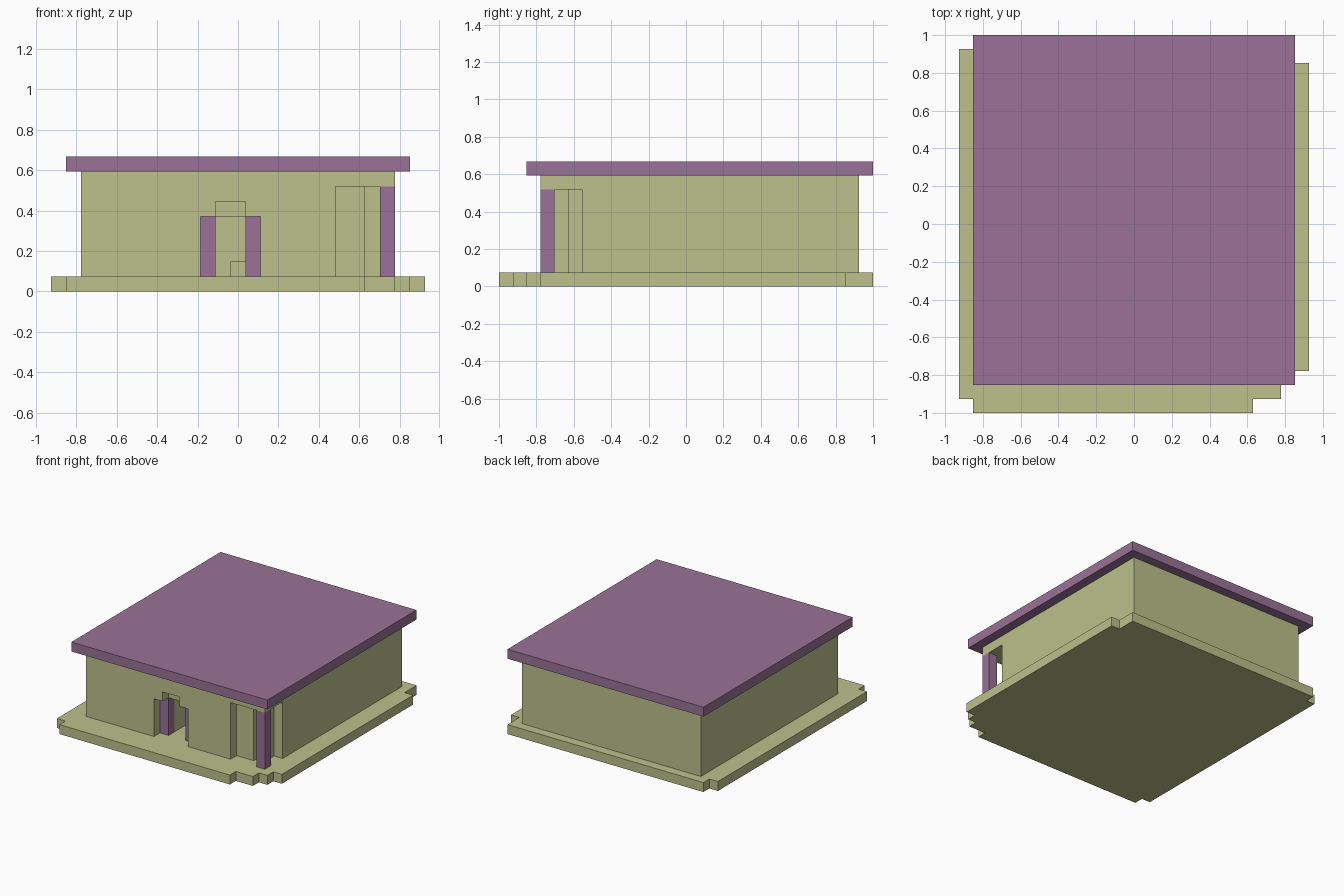
import bpy
import bmesh
from mathutils import Vector

cube = bpy.data.objects.get("Cube")
if cube:
    bpy.data.objects.remove(cube, do_unlink=True)

# Everything sits on a block grid of 25 x 27 cells
U = 2 / 27
CENTRE = Vector((12.5, 13.5, 0))


def material(name, rgb):
    m = bpy.data.materials.new(name)
    m.use_nodes = True
    m.diffuse_color = (*rgb, 1)
    bsdf = m.node_tree.nodes["Principled BSDF"]
    bsdf.inputs["Base Color"].default_value = (*rgb, 1)
    bsdf.inputs["Roughness"].default_value = 0.9
    return m


STONE = material("pale khaki", (0.51, 0.53, 0.26))
WOOD = material("dusty purple", (0.32, 0.17, 0.31))


def prism(name, outline, z0, z1, mat):
    """Extrude an outline given in grid cells from z0 up to z1."""
    bm = bmesh.new()
    verts = [bm.verts.new((Vector((x, y, z0)) - CENTRE) * U) for x, y in outline]
    face = bm.faces.new(verts)
    top = bmesh.ops.extrude_face_region(bm, geom=[face])["geom"]
    moved = [g for g in top if isinstance(g, bmesh.types.BMVert)]
    bmesh.ops.translate(bm, verts=moved, vec=(0, 0, (z1 - z0) * U))
    bmesh.ops.recalc_face_normals(bm, faces=bm.faces)
    mesh = bpy.data.meshes.new(name)
    bm.to_mesh(mesh)
    bm.free()
    mesh.materials.append(mat)
    obj = bpy.data.objects.new(name, mesh)
    bpy.context.collection.objects.link(obj)
    return obj


def box(name, x, y, z, mat):
    outline = [(x[0], y[0]), (x[1], y[0]), (x[1], y[1]), (x[0], y[1])]
    return prism(name, outline, z[0], z[1], mat)


def cut(target, cutter):
    mod = target.modifiers.new(cutter.name, "BOOLEAN")
    mod.operation = "DIFFERENCE"
    mod.solver = "EXACT"
    mod.object = cutter
    cutter.hide_render = True
    cutter.hide_viewport = True


# Foundation slab with stepped corners
prism("foundation", [(1, 0), (21, 0), (21, 1), (23, 1), (23, 2), (24, 2),
                     (24, 3), (25, 3), (25, 25), (24, 25), (24, 27), (1, 27),
                     (1, 26), (0, 26), (0, 1), (1, 1)], 0, 1, STONE)

# Main walls
walls = box("walls", (2, 23), (3, 26), (1, 8), STONE)

# Stepped corner porch
cut(walls, prism("porch_cutter", [(19, 2), (24, 2), (24, 6), (22, 6), (22, 5),
                                  (21, 5), (21, 4), (19, 4)], 0.5, 7, STONE))

# Doorway: wide opening, raised niche above, passage inside
cut(walls, box("doorway_cutter", (10, 14), (2, 5), (0.5, 5), STONE))
cut(walls, box("niche_cutter", (11, 13), (2, 4), (4.5, 6), STONE))
cut(walls, box("passage_cutter", (11, 13), (4.5, 9), (0.5, 5), STONE))

# Door posts, inner step and porch pillar
for side, x in (("right", 10), ("left", 13)):
    box("door_post_" + side, (x, x + 1), (4, 5), (1, 5), WOOD)
box("passage_step", (12, 13), (8, 9), (1, 2), STONE)
box("porch_pillar", (22, 23), (3, 4), (1, 8), WOOD)

# Flat overhanging roof
box("roof", (1, 24), (2, 27), (8, 9), WOOD)
